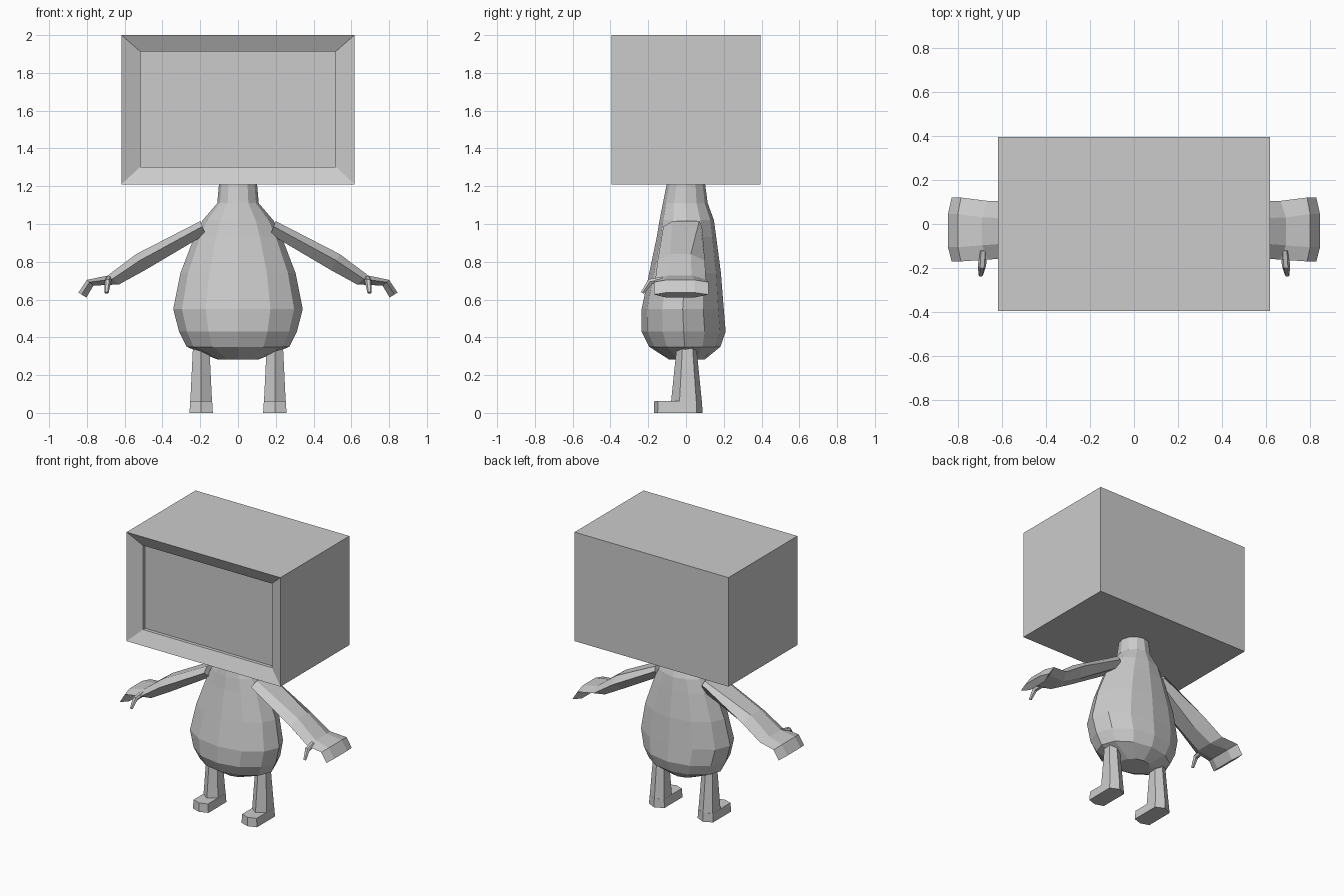
import bpy, bmesh, math
from mathutils import Vector

if "Cube" in bpy.data.objects:
    bpy.data.objects.remove(bpy.data.objects["Cube"])

grey = bpy.data.materials.new("plain_grey")
grey.diffuse_color = (0.6, 0.6, 0.6, 1)
grey.use_nodes = True
grey.node_tree.nodes["Principled BSDF"].inputs["Base Color"].default_value = grey.diffuse_color


def finish(name, bm):
    bmesh.ops.recalc_face_normals(bm, faces=bm.faces)
    me = bpy.data.meshes.new(name)
    bm.to_mesh(me)
    bm.free()
    me.materials.append(grey)
    ob = bpy.data.objects.new(name, me)
    bpy.context.collection.objects.link(ob)
    return ob


def loft(name, rings):
    """Skin a list of closed rings and cap both ends."""
    bm = bmesh.new()
    loops = [[bm.verts.new(p) for p in r] for r in rings]
    n = len(loops[0])
    for a, b in zip(loops, loops[1:]):
        for i in range(n):
            j = (i + 1) % n
            bm.faces.new((a[i], a[j], b[j], b[i]))
    bm.faces.new(loops[0])
    bm.faces.new(loops[-1])
    return finish(name, bm)


def both_sides(name, rings):
    for side, s in (("right", 1), ("left", -1)):
        loft(f"{side}_{name}", [[(s * x, y, z) for x, y, z in r] for r in rings])


# Box head with a sloped bezel and recessed screen
def rect(y, hx, z0, z1):
    return [(-hx, y, z0), (hx, y, z0), (hx, y, z1), (-hx, y, z1)]


loft("box_head", [rect(0.395, 0.617, 1.21, 2.0), rect(-0.395, 0.617, 1.21, 2.0),
                  rect(-0.35, 0.517, 1.303, 1.913), rect(-0.325, 0.517, 1.303, 1.913)])

# Pear-shaped body: height, half width, front y, back y
body = [(0.283, 0.11, -0.09, 0.10), (0.35, 0.272, -0.195, 0.182),
        (0.43, 0.312, -0.235, 0.21), (0.55, 0.343, -0.235, 0.20),
        (0.74, 0.305, -0.195, 0.185), (0.93, 0.232, -0.155, 0.16),
        (1.02, 0.187, -0.14, 0.148), (1.11, 0.11, -0.122, 0.115),
        (1.22, 0.10, -0.10, 0.10)]
angles = [math.tau * i / 12 for i in range(12)]
loft("body", [[(w * math.cos(a), (f + b) / 2 + (b - f) / 2 * math.sin(a), z)
               for a in angles] for z, w, f, b in body])

# Arms with flat hands: top x, z, bottom x, z, front y, back y
arm = [(0.20, 1.015, 0.172, 0.945, -0.12, 0.085),
       (0.54, 0.84, 0.49, 0.757, -0.15, 0.10),
       (0.69, 0.727, 0.63, 0.68, -0.162, 0.105),
       (0.80, 0.704, 0.765, 0.674, -0.17, 0.12),
       (0.845, 0.637, 0.803, 0.611, -0.17, 0.12)]
rings = []
for tx, tz, bx, bz, f, b in arm:
    mx, mz = tx * 0.6 + bx * 0.4, tz * 0.6 + bz * 0.4
    fi, bi = f + 0.065, b - 0.075
    if tx < 0.3:
        fi, bi = -0.07, 0.07
    rings.append([(tx, fi, tz), (tx, bi, tz), (mx, b, mz),
                  (bx, bi, bz), (bx, fi, bz), (mx, f, mz)])
both_sides("arm", rings)

# Thumbs
rings = []
thumb = [((0.685, -0.12, 0.705), 0.02), ((0.69, -0.19, 0.695), 0.018),
         ((0.696, -0.23, 0.635), 0.011)]
across = Vector((1, 0, 0))
for (c, r), t in zip(thumb, [(0, -1, -0.1), (0, -0.8, -0.6), (0, -0.5, -1)]):
    up = Vector(t).normalized().cross(across)
    rings.append([Vector(c) + r * (across * math.cos(k) + up * math.sin(k))
                  for k in (math.tau * i / 6 for i in range(6))])
both_sides("thumb", rings)


# Hexagonal legs and feet, with a corner pointing forward
def hexagon(z, cx, h, f, fs, bs, b):
    return [(cx, f, z), (cx + h, fs, z), (cx + h, bs, z),
            (cx, b, z), (cx - h, bs, z), (cx - h, fs, z)]


both_sides("leg", [hexagon(0.05, 0.195, 0.058, -0.08, -0.035, 0.055, 0.085),
                   hexagon(0.42, 0.195, 0.04, -0.042, -0.015, 0.03, 0.048)])
both_sides("foot", [hexagon(0.0, 0.195, 0.062, -0.17, -0.15, 0.057, 0.087),
                    hexagon(0.063, 0.195, 0.058, -0.168, -0.148, 0.055, 0.085)])
